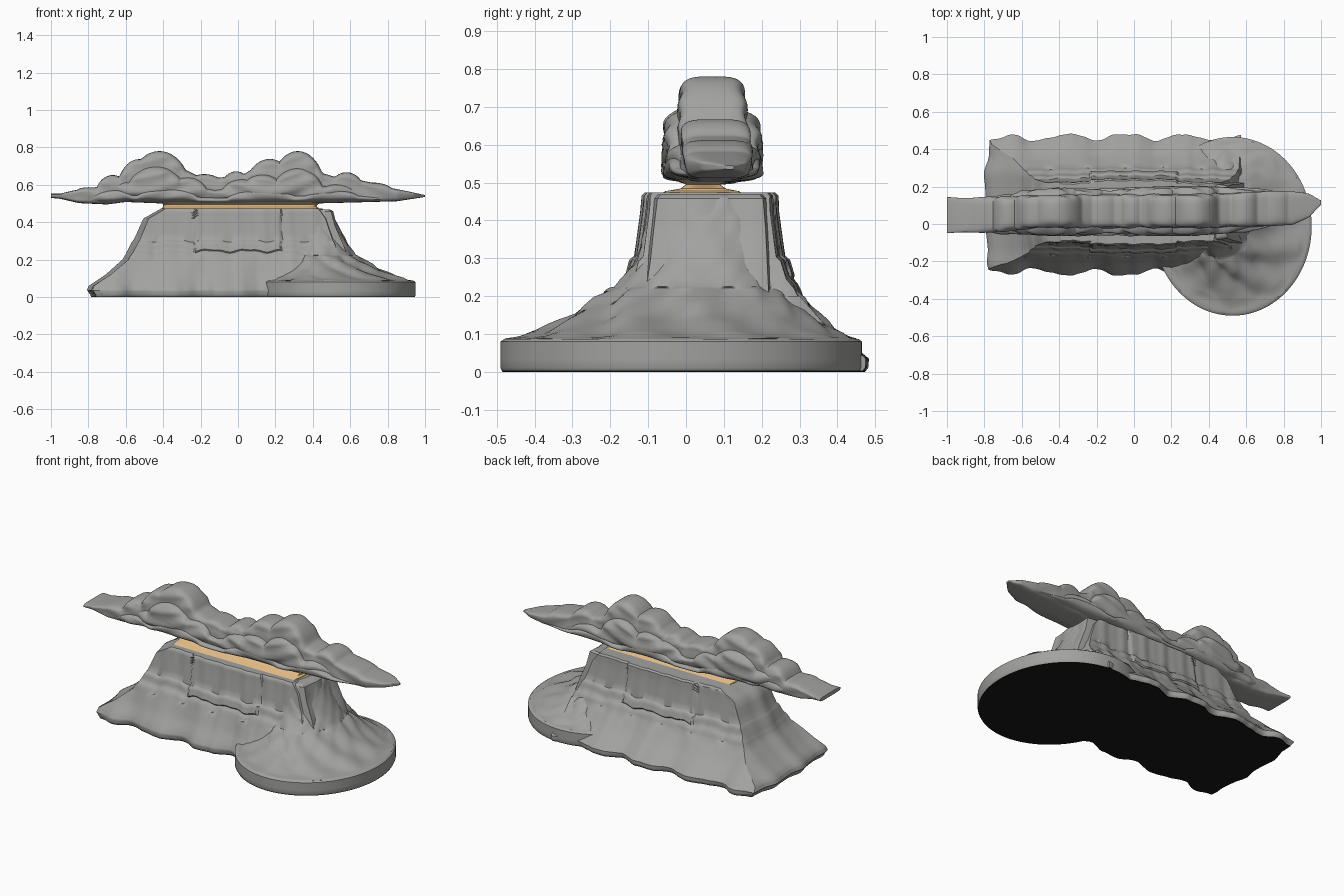
import bpy, bmesh, math
from math import sin, cos, pi


def material(name, rgb):
    m = bpy.data.materials.new(name)
    m.diffuse_color = (*rgb, 1)
    return m


GREY = material("stone grey", (0.36, 0.36, 0.35))
TAN = material("warm sand", (0.76, 0.50, 0.24))
BLACK = material("underside black", (0.009, 0.009, 0.009))


def lerp_rows(rows, t):
    """Interpolate a table of rows by its first column."""
    if t <= rows[0][0]:
        return rows[0]
    for a, b in zip(rows, rows[1:]):
        if t <= b[0]:
            f = (t - a[0]) / (b[0] - a[0])
            return tuple(p + (q - p) * f for p, q in zip(a, b))
    return rows[-1]


def skin(name, rings, mats, rule=None, angle=40):
    """Join closed rings of points into one capped surface."""
    bm = bmesh.new()
    loops = [[bm.verts.new(p) for p in r] for r in rings]
    n = len(loops[0])
    for a, b in zip(loops, loops[1:]):
        for i in range(n):
            j = (i + 1) % n
            bm.faces.new((a[i], a[j], b[j], b[i]))
    bm.faces.new(loops[0][::-1])
    bm.faces.new(loops[-1])
    bmesh.ops.recalc_face_normals(bm, faces=bm.faces)
    if rule:
        for f in bm.faces:
            f.material_index = rule(f.calc_center_median())
    me = bpy.data.meshes.new(name)
    bm.to_mesh(me)
    bm.free()
    ob = bpy.data.objects.new(name, me)
    bpy.context.collection.objects.link(ob)
    for m in mats:
        me.materials.append(m)
    bpy.ops.object.select_all(action='DESELECT')
    ob.select_set(True)
    bpy.context.view_layer.objects.active = ob
    bpy.ops.object.shade_smooth_by_angle(angle=math.radians(angle))
    return ob


def square_walk(n, k):
    """Even walk round a square; k rounds it (0 square, 1 circle)."""
    pts = []
    q = n // 4
    for s in range(4):
        for i in range(q):
            u, v = 1, -1 + 2 * i / q
            for _ in range(s):
                u, v = -v, u
            pts.append((u * math.sqrt(1 - k * v * v / 2),
                        v * math.sqrt(1 - k * u * u / 2)))
    return pts


def stack(name, levels, n, k, wobble, sub=3):
    """Stack level outlines (z, x0, x1, y0, y1) into rock."""
    rings = []
    zs = []
    for a, b in zip(levels, levels[1:]):
        zs += [a[0] + (b[0] - a[0]) * i / sub for i in range(sub)]
    for z in zs + [levels[-1][0]]:
        _, x0, x1, y0, y1 = lerp_rows(levels, z)
        ring = []
        for u, v in square_walk(n, k):
            x = (x0 + x1) / 2 + u * (x1 - x0) / 2
            y = (y0 + y1) / 2 + v * (y1 - y0) / 2
            dx, dy, dz = wobble(x, y, z, u, v)
            ring.append((x + dx, y + dy, z + dz))
        rings.append(ring)
    return skin(name, rings, [GREY, BLACK], lambda c: 1 if c.z < 0.004 else 0)


# Mesa: wavy foot, sloping skirt, ledge and cliff in stepped panels
def crag(x, y, z, u, v):
    low = max(0, 1 - z / 0.22)
    wave = low * (0.02 * sin(20 * x + (2.4 if v > 0 else 2.6)) + 0.006 * sin(37 * x))
    flute = 0.0025 * sin(47 * x + 3 * z) + 0.0012 * sin(91 * x + 5 * z)
    panel = 0.012 if z > 0.245 and -0.23 < x < 0.23 else 0
    dy = v * abs(v) * (wave + flute + panel)
    dx = u * abs(u) * (0.008 * sin(26 * y + 1) * (1 - z) + 0.002 * sin(50 * y))
    dz = 0.006 * sin(31 * x) + 0.003 * sin(63 * x + 1) if 0.2 < z < 0.32 else 0
    if 0.005 < z < 0.03 and u < -0.9:
        dz += 0.005
    return dx, dy, dz


stack("mesa", [
    (0.0, -0.775, 0.60, -0.25, 0.455), (0.012, -0.785, 0.60, -0.258, 0.465),
    (0.035, -0.80, 0.60, -0.262, 0.468), (0.06, -0.79, 0.60, -0.25, 0.44),
    (0.12, -0.70, 0.60, -0.212, 0.37), (0.20, -0.61, 0.58, -0.178, 0.305),
    (0.228, -0.59, 0.57, -0.165, 0.292), (0.25, -0.58, 0.56, -0.145, 0.272),
    (0.29, -0.56, 0.54, -0.135, 0.26), (0.302, -0.552, 0.532, -0.122, 0.247),
    (0.42, -0.50, 0.49, -0.106, 0.231),
    (0.465, -0.42, 0.455, -0.102, 0.229), (0.474, -0.405, 0.445, -0.094, 0.22),
], 480, 0.16, crag)


# Round plinth with the fan of rubble rising to the mesa's end
def rubble(x, y, z, u, v):
    if z < 0.088:
        return 0, 0, 0
    a = math.atan2(v, u)
    amp = 0.010 if z < 0.225 else 0.003
    r = amp * (sin(9 * a + 40 * z) + 0.6 * sin(14 * a - 60 * z))
    return u * r, v * r, 0.005 * sin(11 * a + 50 * z) if 0.095 < z < 0.21 else 0


stack("round_plinth", [
    (0.0, 0.11, 0.945, -0.485, 0.46), (0.01, 0.104, 0.95, -0.49, 0.465),
    (0.08, 0.104, 0.95, -0.49, 0.465), (0.087, 0.115, 0.94, -0.48, 0.455),
    (0.092, 0.14, 0.91, -0.44, 0.435), (0.11, 0.19, 0.85, -0.385, 0.40),
    (0.15, 0.24, 0.75, -0.30, 0.345), (0.215, 0.29, 0.645, -0.205, 0.285),
    (0.225, 0.29, 0.63, -0.185, 0.27), (0.29, 0.30, 0.585, -0.135, 0.245),
    (0.38, 0.30, 0.535, -0.105, 0.225), (0.455, 0.30, 0.505, -0.09, 0.215),
    (0.467, 0.30, 0.49, -0.08, 0.205),
], 240, 1.0, rubble)

# Square buttress that closes the mesa's right end
stack("end_buttress", [
    (0.2, 0.3, 0.60, -0.12, 0.23), (0.29, 0.3, 0.565, -0.105, 0.225),
    (0.38, 0.3, 0.525, -0.095, 0.22), (0.458, 0.3, 0.505, -0.085, 0.213),
    (0.468, 0.3, 0.49, -0.075, 0.203)], 120, 0.25,
    lambda x, y, z, u, v: (0.004 * sin(40 * y), 0, 0))

# Sand-coloured saddle between mesa and cloud
saddle = [(0.468, -0.405, 0.43, -0.07, 0.155), (0.477, -0.405, 0.43, -0.055, 0.14),
          (0.484, -0.40, 0.42, -0.015, 0.105), (0.495, -0.40, 0.425, 0.0, 0.09),
          (0.508, -0.41, 0.455, -0.03, 0.12)]
skin("saddle", [[((a + b) / 2 + u * (b - a) / 2, (c + d) / 2 + v * (d - c) / 2, z)
                 for u, v in square_walk(64, 0.1)] for z, a, b, c, d in saddle], [TAN])


# Cloud: layers lofted along x, their tops made of round puffs (centre, radius, height)
def cloud(name, base, puffs, lows, sides, swirl, p=0.5, count=260, m=48, z0=0.55):
    x0, x1 = base[0][0], base[-1][0]
    rings = []
    for i in range(count + 1):
        x = x0 + (x1 - x0) * i / count
        top, low = lerp_rows(base, x)[1], lerp_rows(lows, x)[1]
        for c, r, h in puffs:
            if abs(x - c) < r:
                top = max(top, z0 + (h - z0) * math.sqrt(1 - ((x - c) / r) ** 2))
        _, ya, yb = lerp_rows(sides, x)
        ring = []
        for j in range(m):
            c, s = cos(2 * pi * j / m), sin(2 * pi * j / m)
            z = (top + low) / 2 + math.copysign(abs(s) ** p, s) * (top - low) / 2
            w = math.copysign(abs(c) ** p, c)
            y = (ya + yb) / 2 + w * (yb - ya) / 2
            y += w * swirl * sin(75 * (z + 0.05 * sin(9 * x)))
            ring.append((x, y, z))
        rings.append(ring)
    return skin(name, rings, [GREY], angle=50)


floor = [(-1, 0.53), (-0.95, 0.525), (-0.85, 0.502), (-0.7, 0.495), (-0.6, 0.508),
         (-0.4, 0.5), (0, 0.495), (0.4, 0.5), (0.6, 0.505), (0.85, 0.512), (1, 0.535)]

cloud("cloud_core", [
    (-1, .553), (-.95, .553), (-.88, .57), (-.8, .58), (-.7, .6), (-.6, .65),
    (-.5, .70), (-.3, .69), (-.2, .64), (-.1, .638), (.03, .655), (.1, .70), (.25, .72),
    (.4, .71), (.46, .66), (.52, .642), (.65, .625), (.75, .605), (.82, .583),
    (.9, .567), (1, .545)],
    [(-.42, .17, .78), (-.53, .12, .737), (-.67, .09, .652), (-.80, .08, .587),
     (-.18, .13, .657), (-.01, .09, .672), (.17, .14, .738), (.32, .15, .78),
     (.58, .10, .667), (.72, .12, .612)], floor,
    [(-1, -.045, .14), (-.85, -.045, .14), (-.7, -.04, .145), (-.5, -.02, .155),
     (.4, -.02, .16), (.7, -.01, .175), (.85, .0, .17), (.94, .04, .16), (1, .1, .13)],
    0.004, p=0.45)

# Wider billows on the front and back, in two overlapping layers
cloud("cloud_billows", [
    (-.72, .53), (-.6, .56), (-.45, .62), (-.3, .61), (-.12, .575),
    (.1, .62), (.3, .64), (.45, .6), (.63, .57), (.72, .535)],
    [(-.62, .09, .625), (-.44, .16, .705), (-.27, .11, .645), (.02, .11, .635),
     (.13, .12, .66), (.32, .14, .695), (.54, .11, .61)],
    [(x, z + 0.012) for x, z in floor],
    [(-.72, 0, .12), (-.6, -.05, .175), (-.4, -.06, .19), (-.12, -.045, .175),
     (.1, -.06, .195), (.3, -.06, .2), (.5, -.045, .19), (.72, .02, .16)], 0.006, p=0.6)

cloud("cloud_lower_band", [
    (-.85, .525), (-.7, .545), (-.5, .55), (-.1, .535), (.2, .55), (.6, .55), (.84, .53)],
    [(-.67, .12, .58), (-.38, .17, .597), (.13, .19, .59), (.5, .16, .58)],
    [(x, z + 0.004) for x, z in floor],
    [(-.85, -.03, .12), (-.7, -.055, .155), (-.4, -.063, .185), (0, -.063, .195),
     (.3, -.06, .203), (.6, -.045, .195), (.84, .02, .165)], 0.003, p=0.75, z0=0.52)
